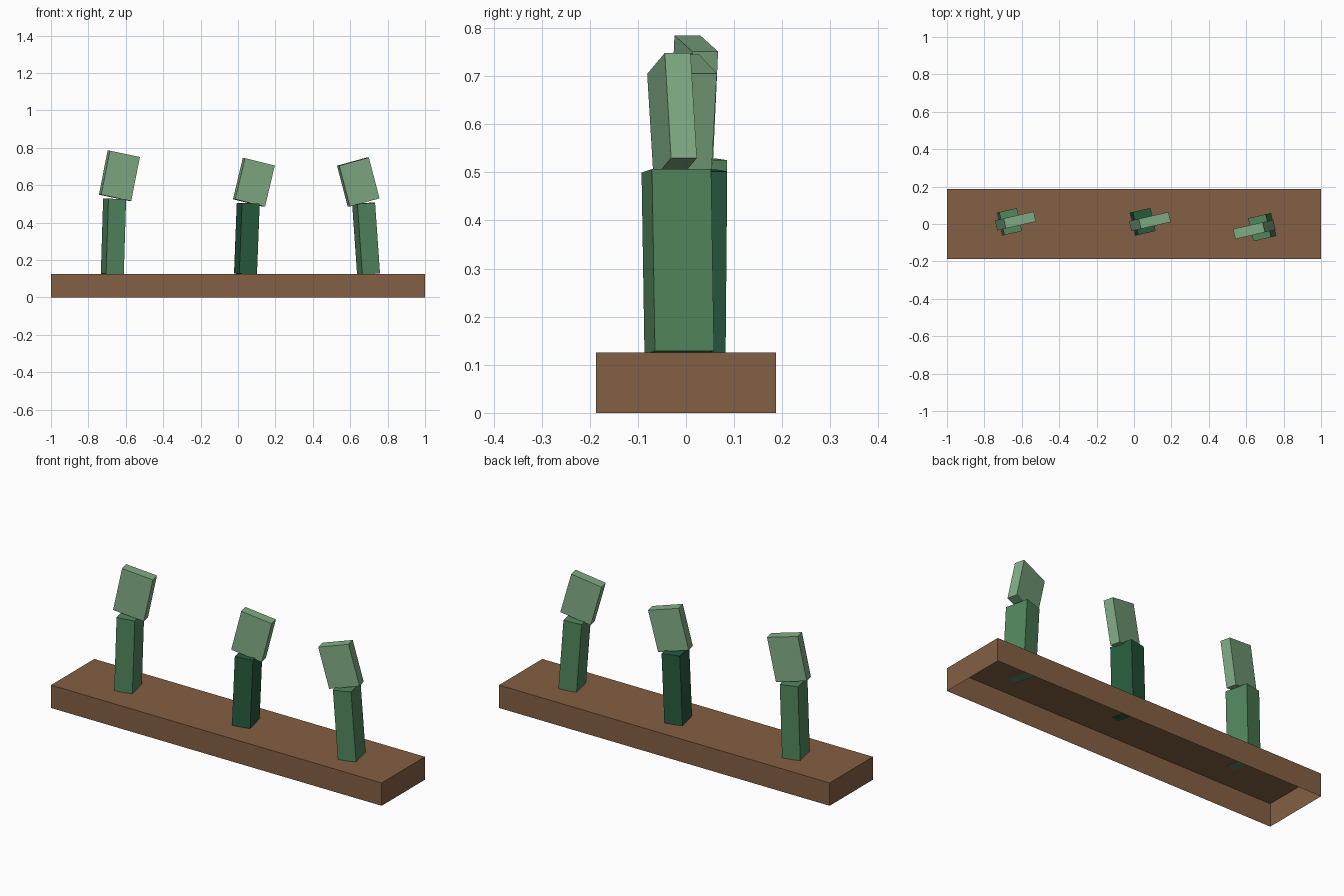
import bpy, bmesh
from math import radians
from mathutils import Matrix, Vector

if "Cube" in bpy.data.objects:
    bpy.data.objects.remove(bpy.data.objects["Cube"], do_unlink=True)


def make_material(name, r, g, b):
    mat = bpy.data.materials.new(name)
    mat.use_nodes = True
    mat.diffuse_color = (r, g, b, 1)
    mat.node_tree.nodes["Principled BSDF"].inputs["Base Color"].default_value = (r, g, b, 1)
    return mat


soil_brown = make_material("soil brown", 0.23, 0.115, 0.056)
stem_green = make_material("stem green", 0.085, 0.24, 0.11)
dark_green = make_material("dark green", 0.02, 0.105, 0.048)
leaf_green = make_material("leaf green", 0.22, 0.42, 0.235)


def box(name, size, center, material, turn=0, lean=0, open_bottom=False):
    """Box turned about z, after leaning its top along its own x axis."""
    bm = bmesh.new()
    bmesh.ops.create_cube(bm, size=1)
    if open_bottom:
        under = [f for f in bm.faces if f.normal.z < -0.5]
        bmesh.ops.delete(bm, geom=under, context="FACES_ONLY")
    rot = Matrix.Rotation(radians(turn), 4, "Z") @ Matrix.Rotation(radians(lean), 4, "Y")
    bm.transform(Matrix.Translation(center) @ rot @ Matrix.Diagonal((*size, 1)))
    mesh = bpy.data.meshes.new(name)
    bm.to_mesh(mesh)
    bm.free()
    mesh.materials.append(material)
    obj = bpy.data.objects.new(name, mesh)
    bpy.context.collection.objects.link(obj)
    return obj


# Soil bed: thin shell, open underneath
BED_TOP = 0.125
box("soil_bed", (2, 0.374, BED_TOP), (0, 0, BED_TOP / 2), soil_brown, open_bottom=True)

# Sprouts: a leaning square stem with a flat leaf block on top
TURN = 13
sprouts = [
    # side, stem foot, stem height, stem lean, stem colour, leaf centre, leaf height, leaf lean
    ("right", (-0.672, 0.01), 0.402, 1.8, stem_green, (-0.634, 0.016, 0.65), 0.24, 11.5),
    ("middle", (0.04, 0.01), 0.379, 2.3, dark_green, (0.085, 0.013, 0.615), 0.226, 13.7),
    ("left", (0.698, -0.014), 0.379, -4.1, stem_green, (0.643, -0.029, 0.617), 0.226, -15),
]
for side, foot, height, lean, colour, leaf_center, leaf_height, leaf_lean in sprouts:
    rot = Matrix.Rotation(radians(TURN), 3, "Z") @ Matrix.Rotation(radians(lean), 3, "Y")
    center = Vector((*foot, BED_TOP)) + rot @ Vector((0, 0, height / 2))
    box(side + "_stem", (0.097, 0.126, height), center, colour, TURN, lean)
    box(side + "_leaf", (0.168, 0.055, leaf_height), leaf_center, leaf_green, TURN, leaf_lean)
